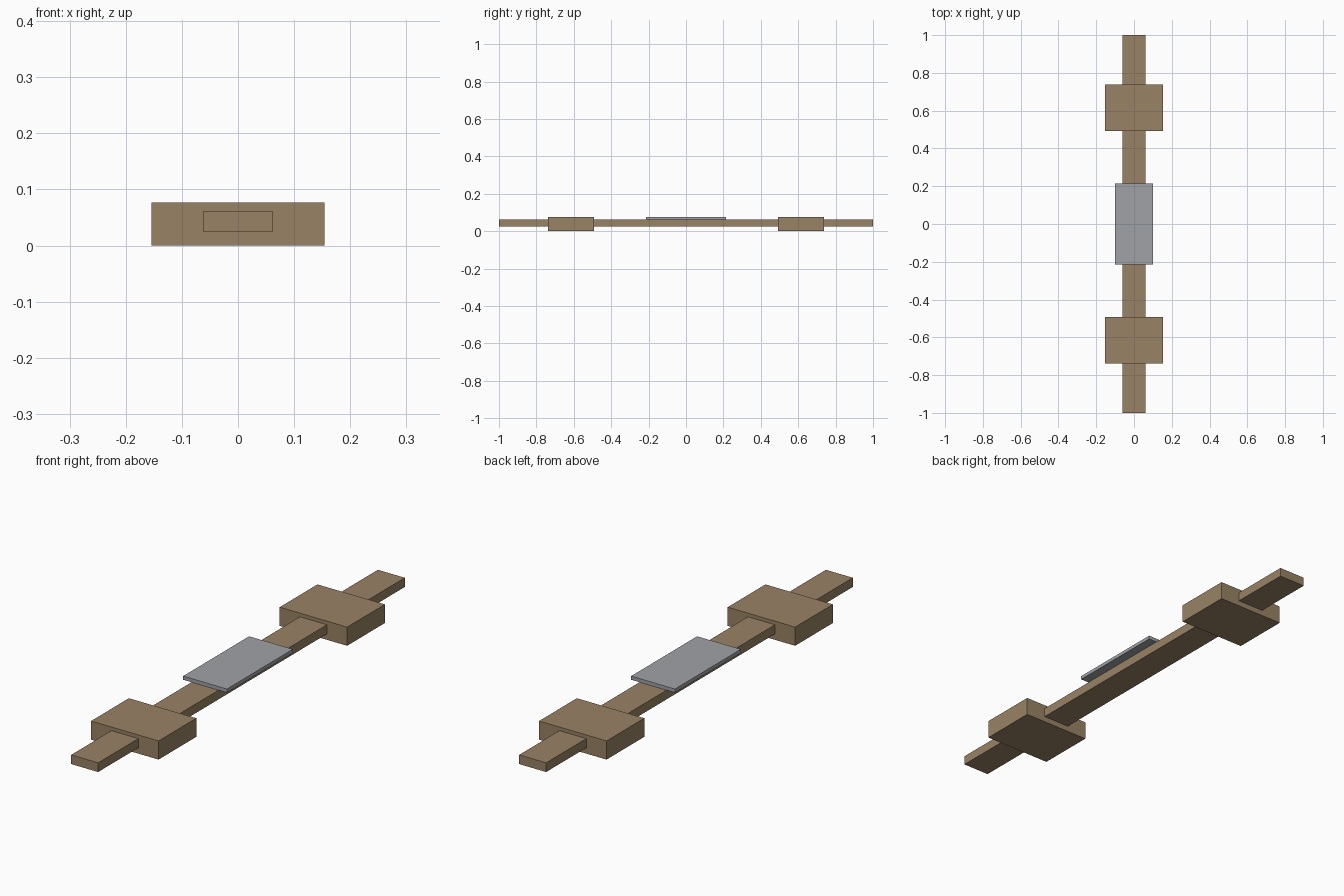
import bpy
import bmesh
from mathutils import Matrix, Vector

default = bpy.data.objects.get("Cube")
if default:
    bpy.data.objects.remove(default, do_unlink=True)


def material(name, color):
    mat = bpy.data.materials.new(name)
    mat.use_nodes = True
    mat.diffuse_color = color
    mat.node_tree.nodes["Principled BSDF"].inputs["Base Color"].default_value = color
    return mat


def box(name, size, center, mat):
    bm = bmesh.new()
    matrix = Matrix.Translation(center) @ Matrix.Diagonal(Vector(size)).to_4x4()
    bmesh.ops.create_cube(bm, size=1, matrix=matrix)
    mesh = bpy.data.meshes.new(name)
    bm.to_mesh(mesh)
    bm.free()
    mesh.materials.append(mat)
    obj = bpy.data.objects.new(name, mesh)
    bpy.context.collection.objects.link(obj)
    return obj


wood = material("tan wood", (0.32, 0.225, 0.13, 1))
metal = material("grey metal", (0.35, 0.36, 0.385, 1))

# Long central beam
box("beam", (0.123, 2.0, 0.038), (0, 0, 0.043), wood)

# Wide blocks around the beam near each end
for side, y in (("front", -0.615), ("back", 0.615)):
    box(side + "_block", (0.308, 0.246, 0.077), (0, y, 0.0385), wood)

# Thin plate resting on the middle of the beam
box("center_plate", (0.2, 0.43, 0.015), (0, 0, 0.0695), metal)
